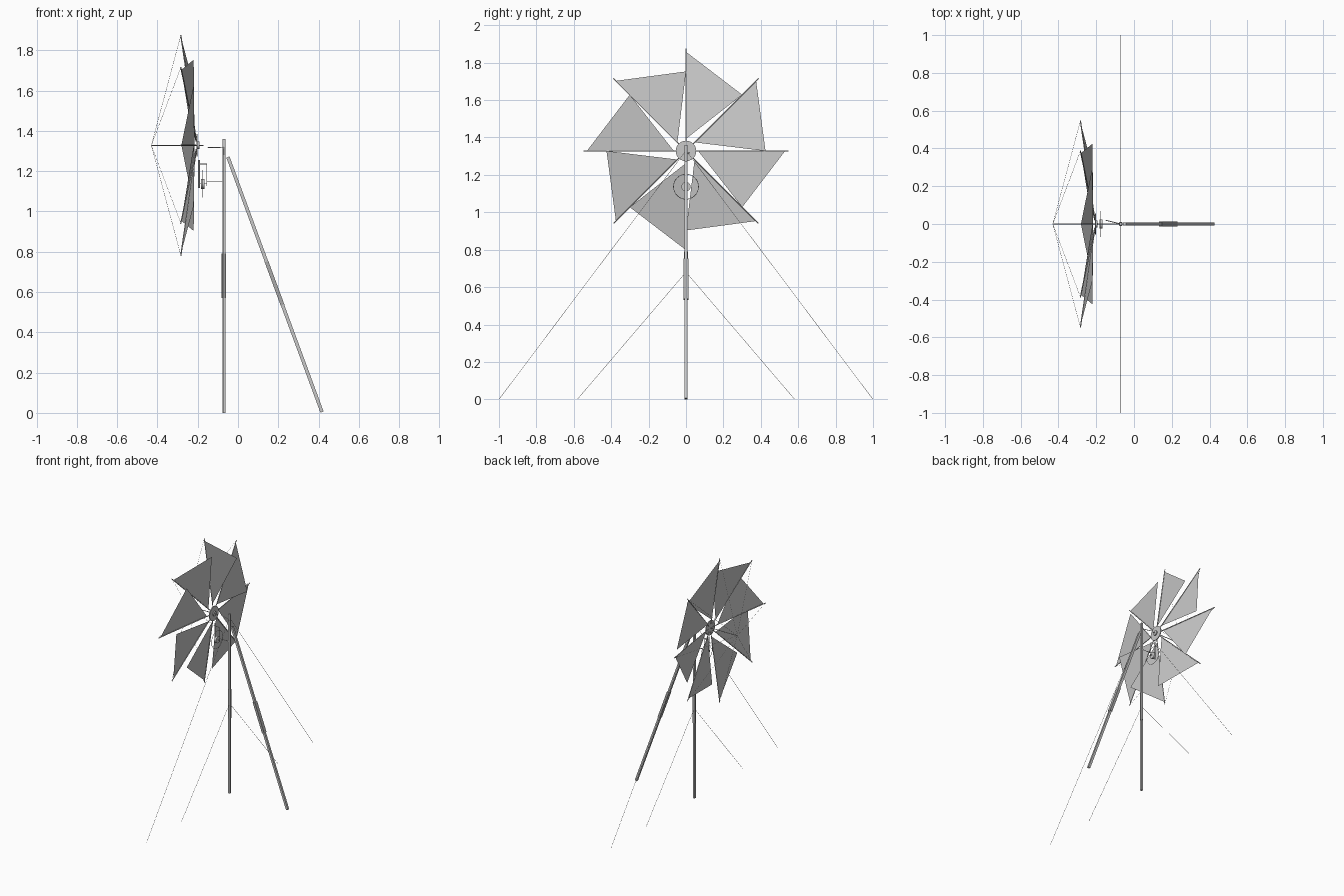
import bpy
import bmesh
from math import cos, sin, pi
from mathutils import Vector, Matrix

cube = bpy.data.objects.get("Cube")
if cube:
    bpy.data.objects.remove(cube)


def material(name, value):
    m = bpy.data.materials.new(name)
    m.use_nodes = True
    colour = (value, value, value, 1)
    m.diffuse_color = colour
    m.node_tree.nodes["Principled BSDF"].inputs["Base Color"].default_value = colour
    return m


light_grey = material("light grey", 0.58)
sleeve_grey = material("sleeve grey", 0.4)


def frame(a, b):
    """Transform that lays the z axis along the line from a to b."""
    turn = (b - a).to_track_quat('Z', 'Y').to_matrix().to_4x4()
    return Matrix.Translation((a + b) / 2) @ turn


def finish(name, bm, mat, smooth=False):
    mesh = bpy.data.meshes.new(name)
    bm.to_mesh(mesh)
    bm.free()
    mesh.materials.append(mat)
    obj = bpy.data.objects.new(name, mesh)
    bpy.context.collection.objects.link(obj)
    if smooth:
        bpy.ops.object.select_all(action='DESELECT')
        obj.select_set(True)
        bpy.context.view_layer.objects.active = obj
        bpy.ops.object.shade_smooth_by_angle()


def rods(name, pairs, radius, sides=12, mat=light_grey):
    """Round rods, one for each pair of end points."""
    bm = bmesh.new()
    for a, b in pairs:
        a, b = Vector(a), Vector(b)
        bmesh.ops.create_cone(bm, cap_ends=True, segments=sides, radius1=radius,
                              radius2=radius, depth=(b - a).length,
                              matrix=frame(a, b))
    finish(name, bm, mat, sides > 6)


def beam(name, a, b, depth, width, mat=light_grey):
    """Square-edged beam, with depth in the xz plane and width along y."""
    a, b = Vector(a), Vector(b)
    bm = bmesh.new()
    bmesh.ops.create_cube(bm, size=1)
    # Build the axes directly so that the width always follows y
    along = (b - a).normalized()
    side = Vector((0, 1, 0))
    across = side.cross(along)
    turn = Matrix((across, side, along)).transposed().to_4x4()
    size = Matrix.Diagonal((depth, width, (b - a).length, 1))
    bm.transform(Matrix.Translation((a + b) / 2) @ turn @ size)
    finish(name, bm, mat)


MAST_X = -0.07
AXIS_Z = 1.328
BLADES = 8


def polar(x, r, step):
    """Point around the rotor axis, counted in blade steps from the top."""
    t = pi / 2 - step * 2 * pi / BLADES
    return Vector((x, r * cos(t), AXIS_Z + r * sin(t)))


# Mast and leaning strut, each with a joining sleeve
strut_foot, strut_top = Vector((0.417, 0, 0.004)), Vector((-0.05, 0, 1.27))
beam("mast", (MAST_X, 0, 0), (MAST_X, 0, 1.36), 0.015, 0.015)
beam("strut", strut_foot, strut_top, 0.017, 0.016)
rods("mast_sleeve", [((MAST_X, 0, 0.57), (MAST_X, 0, 0.79))], 0.0115,
     mat=sleeve_grey)
beam("strut_sleeve", strut_foot.lerp(strut_top, 0.42),
     strut_foot.lerp(strut_top, 0.59), 0.019, 0.028, sleeve_grey)

# Guy wires on both sides
rods("guy_wires", [((MAST_X, s * y, 0.001), (MAST_X, 0, z))
                   for s in (-1, 1) for y, z in ((0.999, 1.33), (0.58, 0.68))],
     0.001, 5)

# Rotor: shaft, hub, spars and bracing wires
nose = (-0.43, 0, AXIS_Z)
rods("rotor_shaft", [(nose, (-0.17, 0, AXIS_Z))], 0.0025, 8)
rods("hub_disc", [((-0.206, 0, AXIS_Z), (-0.2, 0, AXIS_Z))], 0.055, 24)
rods("hub_boss", [((-0.2, 0, AXIS_Z), (-0.192, 0, AXIS_Z))], 0.018, 16)
rods("spars", [(polar(-0.208, 0.03, i), polar(-0.284, 0.548, i))
               for i in range(BLADES)], 0.003, 8)
rods("bracing_wires", [(nose, polar(-0.284, 0.545, i)) for i in range(BLADES)],
     0.0007, 4)

# Triangular sails, each stretched from a spar towards the next one
bm = bmesh.new()
for i in range(BLADES):
    corners = (polar(-0.216, 0.065, i), polar(-0.281, 0.53, i),
               polar(-0.22, 0.425, i + 1))
    bm.faces.new([bm.verts.new(c) for c in corners])
finish("sails", bm, light_grey)

# Drive wheel under the hub
WHEEL_X, WHEEL_Z = -0.175, 1.137
bpy.ops.mesh.primitive_torus_add(location=(WHEEL_X, 0, WHEEL_Z),
                                 rotation=(0, pi / 2, 0),
                                 major_radius=0.067, minor_radius=0.0015,
                                 major_segments=32, minor_segments=6)
wheel = bpy.context.object
wheel.name = "drive_wheel_rim"
wheel.data.materials.append(light_grey)
bpy.ops.object.shade_smooth_by_angle()
rods("drive_wheel_hub", [((WHEEL_X - 0.008, 0, WHEEL_Z),
                          (WHEEL_X + 0.008, 0, WHEEL_Z))], 0.025, 16)

# Bracket bars and arms that carry the drive on the mast
rods("drive_bar", [((-0.193, 0, 1.115), (-0.193, 0, 1.255))], 0.005)
rods("drive_bracket", [((-0.193, 0, 1.235), (-0.155, 0, 1.235)),
                       ((-0.155, 0, 1.235), (-0.155, 0, 1.125)),
                       ((-0.193, 0, WHEEL_Z), (-0.155, 0, WHEEL_Z))], 0.002, 8)
rods("support_arms", [((-0.155, 0, 1.15), (MAST_X, 0, 1.15)),
                      ((-0.15, 0.02, 1.318), (MAST_X, 0, 1.316))], 0.002, 8)
